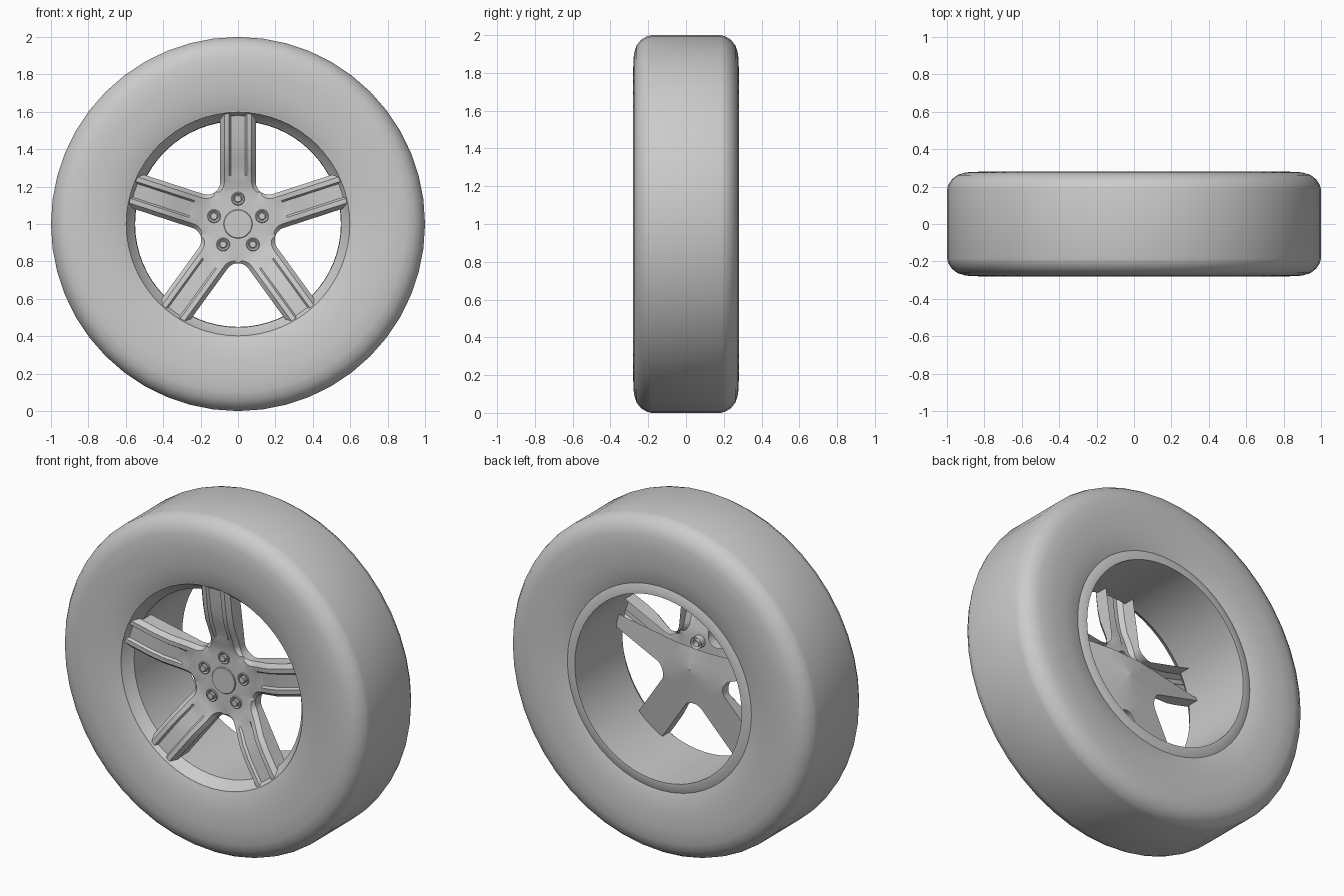
import bpy, bmesh, math
from mathutils import Vector

if "Cube" in bpy.data.objects:
    bpy.data.objects.remove(bpy.data.objects["Cube"])

GREY = bpy.data.materials.new("plain grey")
GREY.use_nodes = True
GREY.diffuse_color = (0.6, 0.6, 0.6, 1)
GREY.node_tree.nodes["Principled BSDF"].inputs["Base Color"].default_value = (0.6, 0.6, 0.6, 1)


def finish(name, bm, angle=35):
    mesh = bpy.data.meshes.new(name)
    bm.to_mesh(mesh)
    bm.free()
    mesh.materials.append(GREY)
    ob = bpy.data.objects.new(name, mesh)
    bpy.context.collection.objects.link(ob)
    bpy.ops.object.select_all(action='DESELECT')
    ob.select_set(True)
    bpy.context.view_layer.objects.active = ob
    bpy.ops.object.shade_smooth_by_angle(angle=math.radians(angle))
    return ob


def lathe(name, profile, segments, cx=0, cz=1, angle=35):
    """Spin (radius, y) points about a y-parallel axis."""
    bm = bmesh.new()
    verts = [bm.verts.new((cx + r, y, cz)) for r, y in profile]
    edges = [bm.edges.new(pair) for pair in zip(verts, verts[1:])]
    bmesh.ops.spin(bm, geom=verts + edges, cent=(cx, 0, cz), axis=(0, 1, 0),
                   angle=math.tau, steps=segments, use_duplicate=False)
    bmesh.ops.remove_doubles(bm, verts=bm.verts, dist=0.0005)
    bmesh.ops.recalc_face_normals(bm, faces=bm.faces)
    return finish(name, bm, angle)


# Tyre: half profile from bead to tread, mirrored across the middle
half = [(0.605, -0.25), (0.64, -0.262), (0.72, -0.275), (0.82, -0.28), (0.9, -0.276),
        (0.945, -0.262), (0.975, -0.238), (0.993, -0.21), (1.0, -0.185)]
lathe("tyre", half + [(r, -y) for r, y in reversed(half)], 48)

# Rim barrel with flared front lip and flat rear lip
lathe("rim", [(0.608, -0.25), (0.598, -0.248), (0.592, -0.235), (0.552, -0.19),
              (0.55, 0.262), (0.575, 0.262), (0.608, 0.25)], 64)

# Spoke star dimensions: half width, fillet radius between spokes
SECTOR = math.pi / 5
WIDTH, FILLET = 0.095, 0.069
CENTRE = (WIDTH + FILLET) / math.tan(SECTOR)
VALLEY = CENTRE - FILLET * math.cos(SECTOR)
STATIONS = ([0.05, 0.1, 0.14]
            + [VALLEY + (CENTRE - VALLEY) * i / 6 for i in range(7)]
            + [0.26, 0.3, 0.36, 0.44, 0.52, 0.6])


def smooth(a, b, x):
    t = min(max((x - a) / (b - a), 0), 1)
    return t * t * (3 - 2 * t)


def half_width(u):
    if u <= VALLEY:
        return u * math.tan(SECTOR)
    if u >= CENTRE:
        return WIDTH
    return WIDTH + FILLET - math.sqrt(FILLET ** 2 - (CENTRE - u) ** 2)


def front_y(u):
    return -0.13 - 0.07 * smooth(0.15, 0.42, u) - 0.04 * smooth(0.25, 0.7, u) / 0.93


def back_y(u):
    return -0.035 - 0.16 * u


def section(u):
    """Half section of a spoke: (sideways, y) from the groove to the back edge."""
    h, y = half_width(u), front_y(u)
    groove = 0.014 * smooth(0.22, 0.31, u)
    drop = 0.025 * smooth(VALLEY - 0.04, CENTRE, u)
    return [(min(0.04, 0.4 * h), y + groove), (min(0.048, 0.5 * h), y),
            (max(0.75 * h, h - 0.022), y), (h, y + drop), (h, back_y(u))]


def place(phi, u, s, y):
    return Vector((u * math.cos(phi) - s * math.sin(phi), y,
                   1 + u * math.sin(phi) + s * math.cos(phi)))


def grid(bm, rows, wall=False):
    """Skin rows of points; side walls are left out inside the hub."""
    rows = [[bm.verts.new(p) for p in row] for row in rows]
    for i, (a, b) in enumerate(zip(rows, rows[1:])):
        inside = wall and STATIONS[i] < VALLEY - 0.001
        for j in range(len(a) - 1):
            if inside and j in (0, len(a) - 2):
                continue
            bm.faces.new((a[j], a[j + 1], b[j + 1], b[j]))


# Spoke star shell and the plate that closes the lower part of its back
shell, plate = bmesh.new(), bmesh.new()
ANGLES = [math.pi / 2 + k * math.tau / 5 for k in range(5)]
for phi in ANGLES:
    front, back = [], []
    for u in STATIONS:
        pts = section(u)
        full = [(-s, y) for s, y in reversed(pts)] + pts
        front.append([place(phi, u, s, y) for s, y in full])
        back.append([place(phi, u, half_width(u) * k, back_y(u)) for k in (-1, 0, 1)])
    grid(shell, front, wall=True)
    # close the plate to the hub centre
    back.insert(0, [place(phi, 0.001, 0.0007 * k, back_y(0)) for k in (-1, 0, 1)])
    grid(plate, back)

for bm in (shell, plate):
    bmesh.ops.remove_doubles(bm, verts=bm.verts, dist=0.001)
    loose = [v for v in bm.verts if not v.link_faces]
    bmesh.ops.delete(bm, geom=loose, context='VERTS')
    bmesh.ops.recalc_face_normals(bm, faces=bm.faces)
bmesh.ops.bisect_plane(plate, geom=plate.verts[:] + plate.edges[:] + plate.faces[:],
                       plane_co=(0, 0, 1.125), plane_no=(-0.06, 0, 1), clear_outer=True)
for bm, sign in ((shell, -1), (plate, 1)):
    # turn the shell to the front and the plate to the back
    if sum(f.normal.y * f.calc_area() for f in bm.faces) * sign < 0:
        bmesh.ops.reverse_faces(bm, faces=bm.faces)
finish("spoke_star", shell, 25)
finish("spoke_back_plate", plate, 40)

# Hub cap
lathe("hub_cap", [(0.077, -0.1), (0.077, -0.134), (0.074, -0.138), (0, -0.138)], 32)

# Wheel bolts: collar ring with a nut inside
for i, phi in enumerate(ANGLES):
    spot = place(phi, 0.135, 0, 0)
    lathe("bolt_collar_%d" % (i + 1),
          [(0.036, -0.09), (0.036, -0.134), (0.032, -0.138), (0.024, -0.131)],
          20, spot.x, spot.z)
    lathe("bolt_nut_%d" % (i + 1),
          [(0.02, -0.09), (0.02, -0.146), (0.017, -0.149), (0, -0.149)],
          12, spot.x, spot.z)
